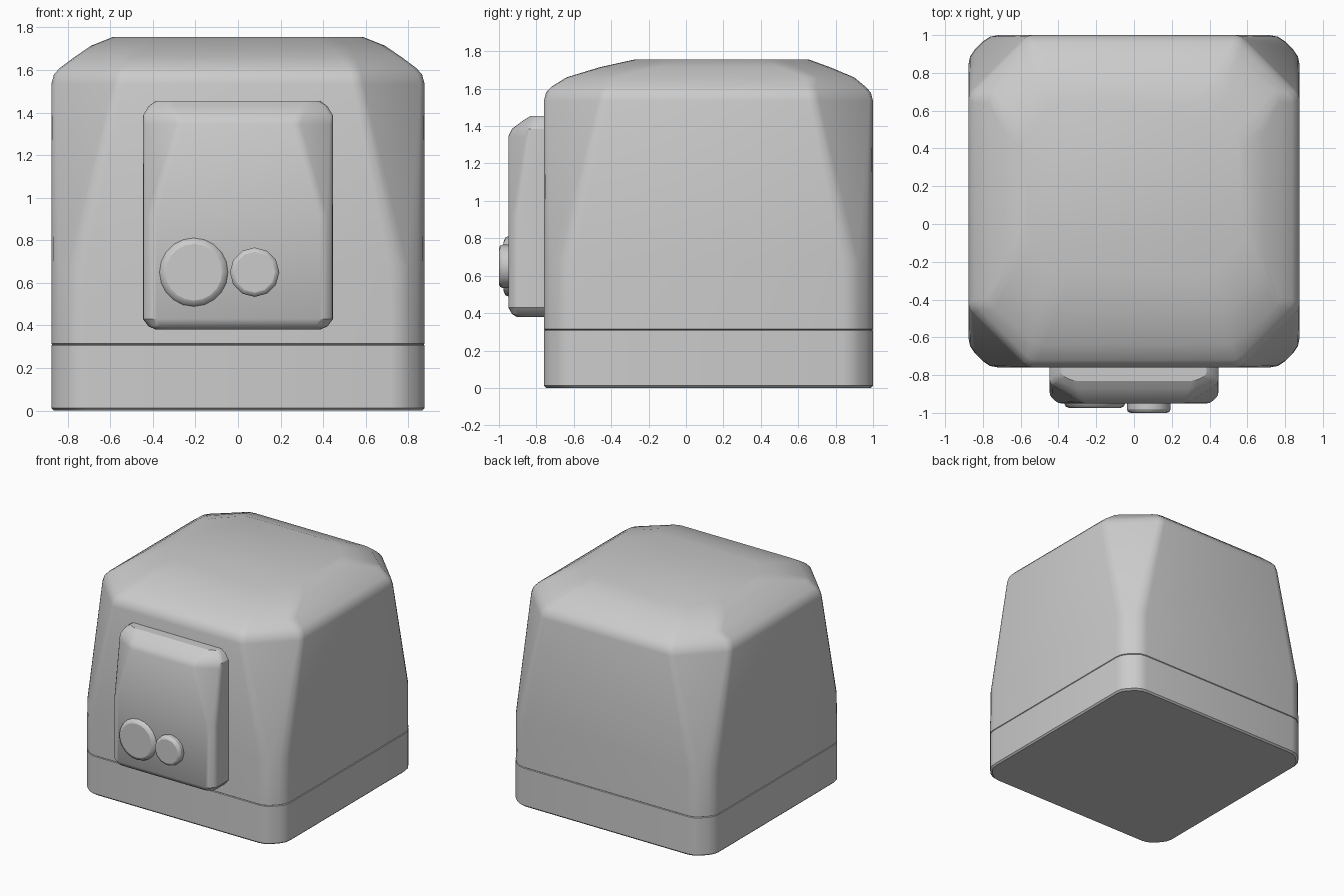
import bpy, bmesh, math
from mathutils import Vector

cube = bpy.data.objects.get("Cube")
if cube:
    bpy.data.objects.remove(cube, do_unlink=True)

grey = bpy.data.materials.new("plain grey")
grey.use_nodes = True
colour = (0.6, 0.6, 0.6, 1)
grey.diffuse_color = colour
grey.node_tree.nodes["Principled BSDF"].inputs["Base Color"].default_value = colour


def ring(x, front, back, z, cut, round_by, back_cut=None):
    """Rectangle with chamfered corners, each chamfer end rounded off."""
    bx, by = back_cut or cut
    fx, fy = cut
    corners = [(-x + fx, front), (x - fx, front), (x, front + fy), (x, back - by),
               (x - bx, back), (-x + bx, back), (-x, back - by), (-x, front + fy)]
    corners = [Vector((a, b, z)) for a, b in corners]
    points = []
    for i, p in enumerate(corners):
        before, after = corners[i - 1] - p, corners[(i + 1) % 8] - p
        a = p + before.normalized() * min(round_by, before.length * 0.45)
        b = p + after.normalized() * min(round_by, after.length * 0.45)
        points += [a, (a + 2 * p + b) / 4, b]
    return points


def finish(obj, angle=30):
    obj.data.materials.append(grey)
    bpy.ops.object.select_all(action="DESELECT")
    obj.select_set(True)
    bpy.context.view_layer.objects.active = obj
    bpy.ops.object.shade_smooth_by_angle(angle=math.radians(angle))


def loft(name, rings):
    bm = bmesh.new()
    loops = [[bm.verts.new(p) for p in r] for r in rings]
    for low, high in zip(loops, loops[1:]):
        for i in range(len(low)):
            j = (i + 1) % len(low)
            bm.faces.new((low[i], low[j], high[j], high[i]))
    bm.faces.new(loops[0][::-1])
    bm.faces.new(loops[-1])
    bmesh.ops.recalc_face_normals(bm, faces=bm.faces)
    mesh = bpy.data.meshes.new(name)
    bm.to_mesh(mesh)
    bm.free()
    obj = bpy.data.objects.new(name, mesh)
    bpy.context.collection.objects.link(obj)
    finish(obj)


def shell(z, inset, cut, r=0.05):
    return ring(0.877 - inset, -0.76 + inset, 1 - inset, z, (cut, cut), r)


# Base with a fine seam under the body
loft("base", [shell(0, 0.012, 0.11), shell(0.012, 0, 0.11),
              shell(0.306, 0, 0.11), shell(0.311, 0.006, 0.11)])

# Body: corner chamfers widen upward, then the roof steps in to a flat crown
loft("body", [
    shell(0.309, 0.006, 0.11), shell(0.314, 0, 0.11), shell(0.68, 0, 0.115),
    shell(1.535, 0, 0.31, 0.03), shell(1.58, 0.012, 0.305, 0.03),
    shell(1.61, 0.04, 0.29, 0.03),
    ring(0.77, -0.64, 0.9, 1.66, (0.25, 0.22), 0.04),
    ring(0.69, -0.46, 0.77, 1.715, (0.22, 0.22), 0.06),
    ring(0.59, -0.28, 0.66, 1.755, (0.2, 0.2), 0.06),
])


# Front panel: its front edges are chamfered wider toward the top
def panel(z, x, front, cx, cy, r=0.02):
    return ring(x, front, -0.7, z, (cx, cy), r, (0.01, 0.01))


loft("front_panel", [
    panel(0.38, 0.385, -0.905, 0.03, 0.03), panel(0.395, 0.42, -0.93, 0.035, 0.03),
    panel(0.43, 0.447, -0.95, 0.045, 0.04), panel(0.92, 0.447, -0.95, 0.045, 0.04),
    panel(1.345, 0.447, -0.95, 0.17, 0.1), panel(1.385, 0.447, -0.93, 0.16, 0.085),
    panel(1.43, 0.42, -0.87, 0.11, 0.05), panel(1.455, 0.385, -0.83, 0.06, 0.03),
])


# Round knobs on the panel
def knob(name, x, radius, front, bevel, sides):
    depth = -0.9 - front
    bpy.ops.mesh.primitive_cylinder_add(
        vertices=sides, radius=radius, depth=depth,
        location=(x, front + depth / 2, 0.65), rotation=(math.pi / 2, 0, 0))
    obj = bpy.context.object
    obj.name = name
    mod = obj.modifiers.new("soft rim", "BEVEL")
    mod.width = bevel
    mod.segments = 2
    mod.limit_method = "ANGLE"
    mod.angle_limit = math.radians(50)
    finish(obj, 40)


knob("large_knob", -0.208, 0.163, -0.975, 0.03, 20)
knob("small_knob", 0.078, 0.116, -1.0, 0.02, 12)
